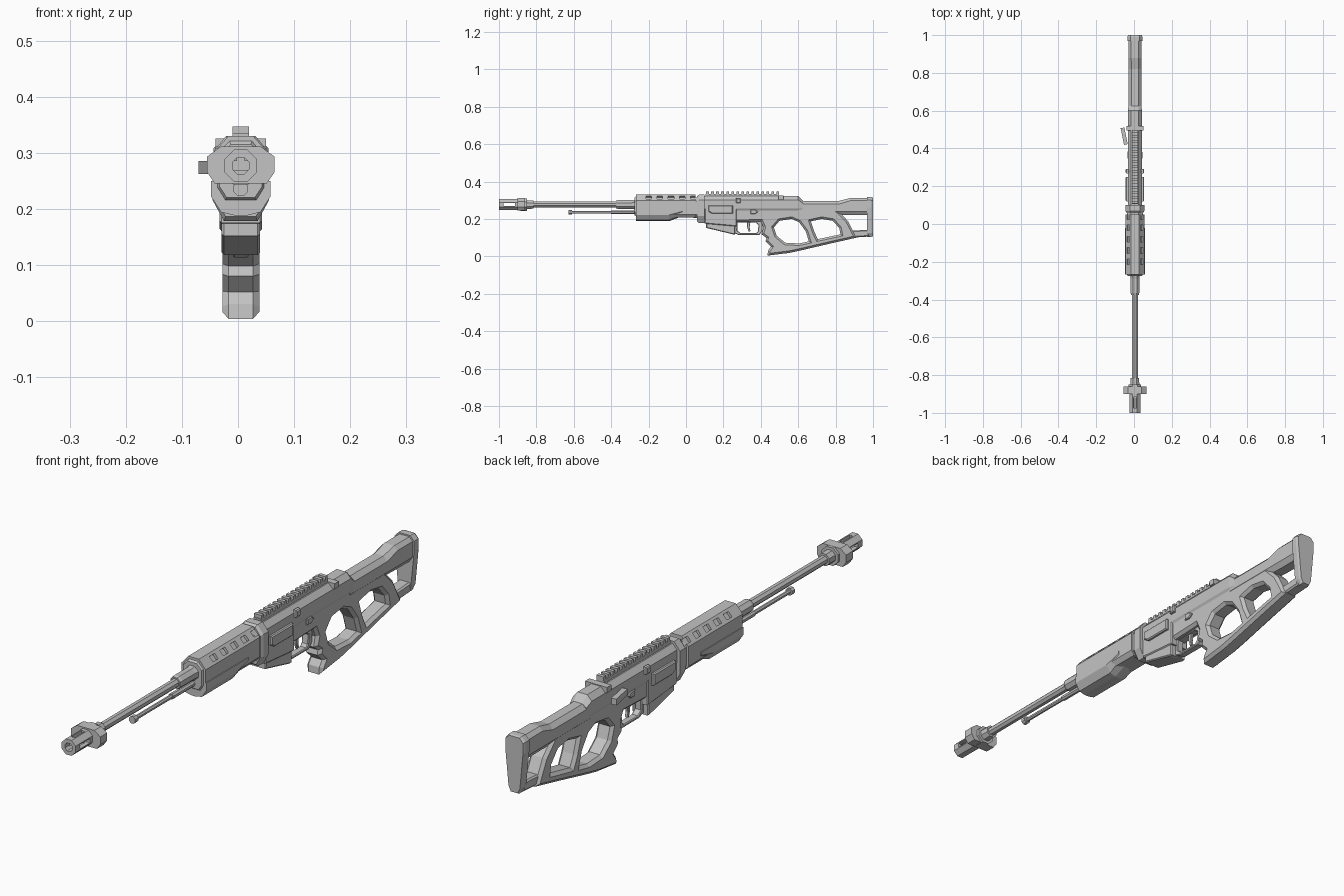
import bpy, bmesh, math
from mathutils import Vector

if "Cube" in bpy.data.objects:
    bpy.data.objects.remove(bpy.data.objects["Cube"])

CX = 0.005   # long axis sits slightly off centre
BZ = 0.277   # barrel height
grey = bpy.data.materials.new("gunmetal_grey")
grey.diffuse_color = (0.55, 0.55, 0.55, 1)
grey.use_nodes = True
grey.node_tree.nodes["Principled BSDF"].inputs["Base Color"].default_value = grey.diffuse_color


def finish(name, bm):
    bmesh.ops.recalc_face_normals(bm, faces=bm.faces)
    me = bpy.data.meshes.new(name)
    bm.to_mesh(me)
    bm.free()
    me.materials.append(grey)
    ob = bpy.data.objects.new(name, me)
    bpy.context.collection.objects.link(ob)
    return ob


def inset(pts, d):
    """Mitred inward offset of a closed loop (anticlockwise)."""
    out = []
    for i, p in enumerate(pts):
        a = (p - pts[i - 1]).normalized()
        b = (pts[(i + 1) % len(pts)] - p).normalized()
        na, nb = Vector((-a.y, a.x)), Vector((-b.y, b.x))
        out.append(p + (na + nb) * d / max(0.4, 1 + na.dot(nb)))
    return out


def area(p):
    return sum(p[i - 1].x * p[i].y - p[i].x * p[i - 1].y for i in range(len(p)))


def panel(name, outer, hw, c, holes=(), cx=CX):
    """Side profile in (y, z) with chamfered rims, spanning cx-hw..cx+hw."""
    bm = bmesh.new()
    caps = {-1: [], 1: []}
    for k, loop in enumerate([outer, *holes]):
        pts = [Vector(p) for p in loop]
        if (area(pts) > 0) != (k == 0):
            pts.reverse()
        small = inset(pts, c)
        rings = []
        for x, ps in ((-hw, small), (-hw + c, pts), (hw - c, pts), (hw, small)):
            rings.append([bm.verts.new((cx + x, p.x, p.y)) for p in ps])
        n = len(pts)
        for r, s in zip(rings, rings[1:]):
            for i in range(n):
                j = (i + 1) % n
                bm.faces.new((r[i], r[j], s[j], s[i]))
        for side, r in ((-1, rings[0]), (1, rings[3])):
            caps[side] += [bm.edges.get((r[i], r[(i + 1) % n])) for i in range(n)]
    for edges in caps.values():
        bmesh.ops.triangle_fill(bm, use_beauty=True, edges=edges)
    return finish(name, bm)


def loft(name, stations):
    """Stations of (y, half section from top to bottom in (x, z)), mirrored in x."""
    bm = bmesh.new()
    rings = []
    for y, half in stations:
        full = list(half) + [(-x, z) for x, z in reversed(half)]
        rings.append([bm.verts.new((CX + x, y, z)) for x, z in full])
    n = len(rings[0])
    for r, s in zip(rings, rings[1:]):
        for i in range(n):
            bm.faces.new((r[i], r[(i + 1) % n], s[(i + 1) % n], s[i]))
    bm.faces.new(rings[0])
    bm.faces.new(rings[-1])
    return finish(name, bm)


def rod(name, z, steps, sides=8):
    """Turned part along y from (y, radius) steps."""
    def half(r):
        angs = [math.pi * (2 * i + 1) / sides for i in range(sides // 2)]
        return [(r * math.sin(a), z + r * math.cos(a)) for a in angs]
    return loft(name, [(y, half(r)) for y, r in steps])


def box(name, x, y, z, tilt=0.0, spin=0.0):
    """Box from (min, max) ranges, tilted about y and spun about z."""
    bm = bmesh.new()
    bmesh.ops.create_cube(bm, size=1)
    for v in bm.verts:
        v.co = [v.co[i] * (r[1] - r[0]) for i, r in enumerate((x, y, z))]
    ob = finish(name, bm)
    ob.location = [sum(r) / 2 for r in (x, y, z)]
    ob.rotation_euler = (0, tilt, spin)
    return ob


def cut(ob, cutters):
    for c in cutters:
        c.hide_render = True
        m = ob.modifiers.new("cut", 'BOOLEAN')
        m.operation, m.object, m.solver = 'DIFFERENCE', c, 'EXACT'
        bpy.context.view_layer.objects.active = ob
        bpy.ops.object.modifier_apply(modifier=m.name)
        bpy.data.objects.remove(c)


# Muzzle device with bore and side slots
muzzle = rod("muzzle", BZ, [(-1, .031), (-.9, .031), (-.89, .026), (-.815, .024)])
cut(muzzle, [rod("bore", BZ, [(-1.01, .016), (-.92, .016)]),
             box("slot_side", (-.1, .1), (-.975, -.915), (BZ - .008, BZ + .008)),
             box("slot_top", (CX - .007, CX + .007), (-.975, -.915), (BZ, BZ + .1))])
loft("muzzle_block", [(y, [(.036, .311), (.06, .293), (.06, .265), (.046, .245)])
                      for y in (-.9, -.86)])
rod("muzzle_collar", BZ, [(-.885, .036), (-.85, .036)])

# Barrel, collar and under-barrel rod
rod("barrel", BZ, [(-.84, .0165), (-.25, .0165)])
rod("barrel_collar", BZ, [(-.375, .022), (-.365, .025), (-.29, .025), (-.26, .03)])
rod("lower_rod", .236, [(-.62, .008), (-.4, .008), (-.4, .011), (-.25, .011)])
rod("lower_rod_tip", .236, [(-.628, .014), (-.61, .014)])

# Handguard with vent slots on the upper chamfers
hg = [(.022, .33), (.05, .298), (.05, .225), (.036, .208)]
guard = loft("handguard", [(-.268, hg), (.05, hg)])
slots = []
for i in range(5):
    y = -.2 + .06 * i
    for s in (-1, 1):
        slots.append(box("vent", (CX + s * .036 - .011, CX + s * .036 + .011),
                         (y - .015, y + .015), (.304, .324), s * .855))
cut(guard, slots)
loft("handguard_front_ring", [(-.275, [(.018, .315), (.038, .295), (.038, .24), (.025, .22)]),
                              (-.26, [(.022, .328), (.045, .298), (.045, .235), (.03, .21)])])
loft("handguard_lower_cover", [
    (-.268, [(.053, .25), (.053, .222), (.035, .194), (.01, .188)]),
    (-.09, [(.053, .25), (.053, .222), (.035, .194), (.01, .188)]),
    (-.02, [(.053, .25), (.053, .24), (.04, .225), (.01, .215)])])

# Receiver
loft("receiver_joint", [(y, [(.02, .315), (.042, .295), (.042, .225), (.025, .205)])
                        for y in (.04, .08)])
ring = [(.026, .33), (.05, .3), (.05, .215), (.03, .178)]
loft("receiver_front_collar", [(.06, [(x * .9, .26 + (z - .26) * .9) for x, z in ring]),
                               (.07, ring), (.1, ring)])
up = [(.02, .322), (.038, .302), (.038, .255), (.03, .24)]
loft("upper_receiver", [(.09, up), (.6, up), (.625, [(.018, .297), (.034, .285), (.034, .255), (.03, .24)])])
panel("magazine_well", [(.1, .275), (.27, .275), (.27, .16), (.1, .175)], .038, .004)
panel("magazine", [(.108, .2), (.262, .2), (.262, .118), (.25, .118), (.108, .152)], .034, .004)
for s in (-1, 1):
    panel("side_plate", [(.12, .272), (.25, .272), (.25, .228), (.14, .228), (.12, .24)],
          .008, .004, cx=CX + s * .041)
    panel("receiver_knob", [(.268, .312), (.292, .312), (.292, .285), (.268, .285)],
          .009, .004, cx=CX + s * .04)
    panel("selector", [(.345, .25), (.37, .25), (.385, .238), (.37, .226), (.345, .226)],
          .006, .003, cx=CX + s * .034)
box("bolt_lever", (-.062, -.042), (.42, .51), (.262, .285), spin=.2)

# Top rail, teeth and charging handle
box("rail_base", (CX - .015, CX + .015), (.105, .495), (.318, .334))
for i in range(15):
    y = .108 + i * .0268
    box("rail_tooth", (CX - .015, CX + .015), (y, y + .014), (.332, .347))
box("charging_handle", (CX - .045, CX + .045), (.495, .52), (.304, .325))

# Trigger group
panel("trigger_guard", [(.255, .195), (.41, .195), (.41, .135), (.39, .113), (.285, .113), (.255, .125)],
      .014, .003, [[(.275, .182), (.37, .182), (.388, .168), (.384, .134), (.375, .124),
                    (.292, .124), (.274, .138)]])
panel("trigger", [(.325, .19), (.345, .19), (.34, .155), (.345, .135), (.335, .133), (.327, .155)], .006, .002)

# Skeleton stock with grip
panel("stock_frame", [(.26, .273), (.74, .273), (.81, .246), (.865, .19), (.912, .1), (.77, .068),
                      (.607, .03), (.55, .018), (.436, .004), (.438, .03), (.454, .052), (.425, .08),
                      (.43, .098), (.404, .118), (.414, .155), (.4, .187), (.26, .182)],
      .033, .011,
      [[(.5, .19), (.565, .2), (.605, .182), (.64, .134), (.657, .08), (.605, .069), (.53, .073),
        (.485, .11), (.47, .155)],
       [(.668, .187), (.725, .2), (.785, .19), (.82, .15), (.826, .118), (.705, .092), (.685, .134)]])
tube = [(.018, .297), (.034, .28), (.034, .24), (.02, .222)]
rear = [(.02, .312), (.034, .298), (.034, .24), (.02, .22)]
loft("stock_tube", [(.6, tube), (.82, tube), (.88, rear), (.985, rear)])
panel("stock_lower_strut", [(.855, .135), (.98, .143), (.98, .106), (.89, .1)], .024, .006)
butt = [(.024, .317), (.04, .3), (.04, .26), (.026, .125), (.016, .104)]
loft("butt_plate", [(.968, butt), (.99, butt), (1.0, [(x * .9, .21 + (z - .21) * .97) for x, z in butt])])
